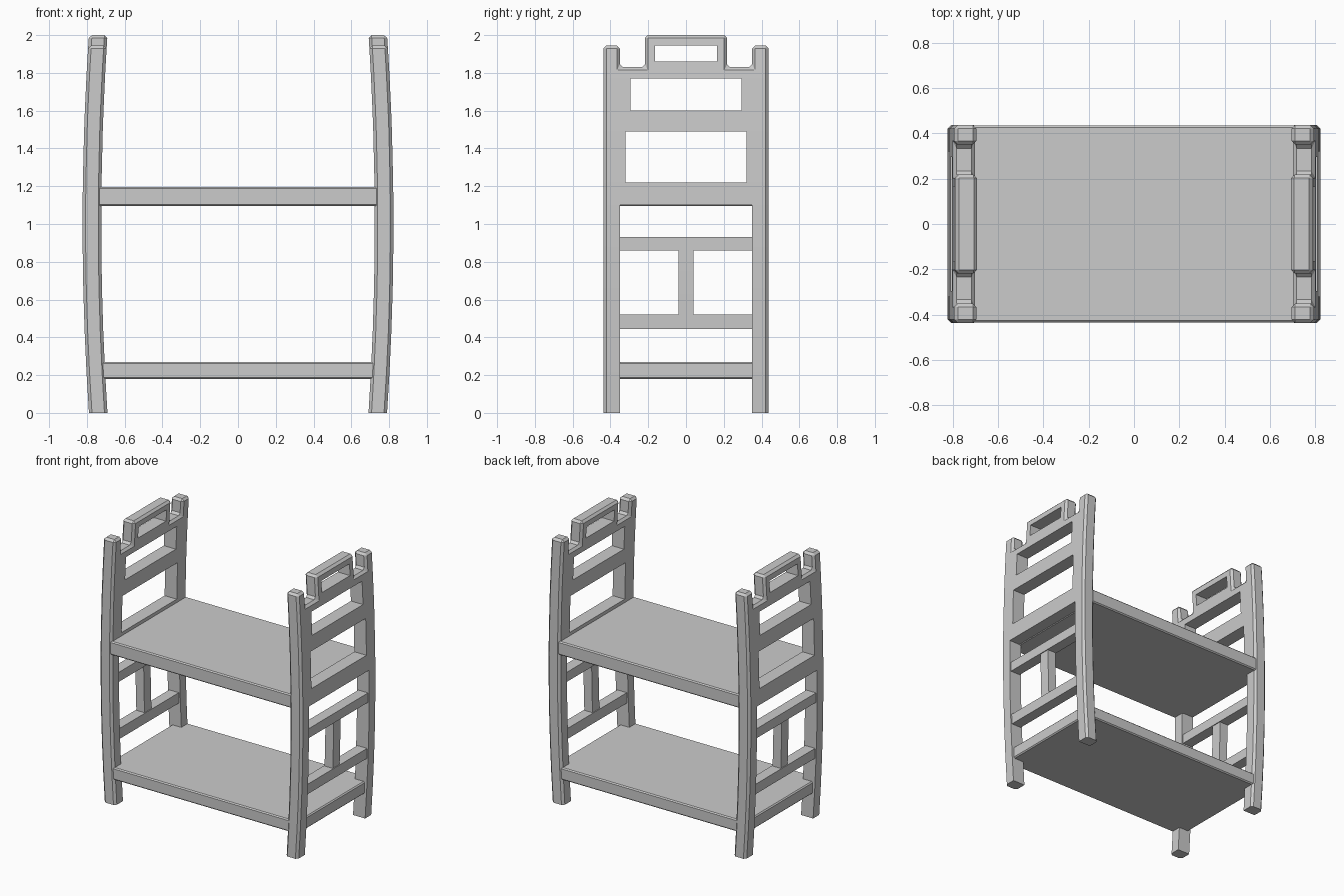
import bpy, bmesh

if "Cube" in bpy.data.objects:
    bpy.data.objects.remove(bpy.data.objects["Cube"])


def outer_x(z):
    return 0.823 - 0.034 * (z - 1.0) ** 2


def inner_x(z):
    return 0.724 - 0.033 * (z - 1.0) ** 2


def finish(name, bm, mirror):
    bmesh.ops.recalc_face_normals(bm, faces=bm.faces[:])
    me = bpy.data.meshes.new(name)
    bm.to_mesh(me)
    bm.free()
    ob = bpy.data.objects.new(name, me)
    bpy.context.collection.objects.link(ob)
    if mirror:
        ob.modifiers.new("Mirror", 'MIRROR').use_clip = False
    return ob


# Bowed end frame: cells of a y/z grid, filled or left open
half = [0.437, 0.35, 0.32, 0.295, 0.218, 0.163]
ys = [-v for v in half] + half[::-1]
zs = [0, 0.22, 0.44, 0.66, 0.88, 1.1, 1.22, 1.49, 1.6, 1.77, 1.83, 1.86, 1.945, 2.0]


def solid(i, j):
    if not (0 <= i < len(ys) - 1 and 0 <= j < len(zs) - 1):
        return False
    y, z = abs(ys[i] + ys[i + 1]) / 2, (zs[j] + zs[j + 1]) / 2
    if y > 0.35:
        return z < 1.945
    if z < 1.1:
        return False
    if z > 1.83:
        return y < 0.218 and not (1.86 < z < 1.945 and y < 0.163)
    if 1.22 < z < 1.49:
        return y > 0.32
    if 1.6 < z < 1.77:
        return y > 0.295
    return True


bm = bmesh.new()
verts = {}


def vert(i, j, side):
    key = (i, j, side)
    if key not in verts:
        x = outer_x(zs[j]) if side else inner_x(zs[j])
        verts[key] = bm.verts.new((x, ys[i], zs[j]))
    return verts[key]


for i in range(len(ys) - 1):
    for j in range(len(zs) - 1):
        if not solid(i, j):
            continue
        c = [(i, j), (i + 1, j), (i + 1, j + 1), (i, j + 1)]
        for side in (0, 1):
            bm.faces.new([vert(*p, side) for p in c])
        for k, (di, dj) in enumerate([(0, -1), (1, 0), (0, 1), (-1, 0)]):
            if not solid(i + di, j + dj):
                a, b = c[k], c[(k + 1) % 4]
                bm.faces.new([vert(*a, 0), vert(*b, 0), vert(*b, 1), vert(*a, 1)])
bmesh.ops.recalc_face_normals(bm, faces=bm.faces[:])


# Chamfer the outside silhouette of posts and handle
def on_rim(v):
    y, z = abs(v.co.y), v.co.z
    return y > 0.43 or (z > 1.82 and not (y < 0.17 and z < 1.96))


rim = [e for e in bm.edges
       if e.calc_face_angle(0) > 0.5 and all(on_rim(v) for v in e.verts)
       and not all(v.co.z < 0.01 for v in e.verts)]
bmesh.ops.bevel(bm, geom=rim, offset=0.016, segments=1, affect='EDGES',
                clamp_overlap=True)
finish("end_frame", bm, True)


# Slightly recessed lower rails and centre upright
def bowed_bar(name, y, z0, z1, inset=0.01, steps=1):
    bm = bmesh.new()
    rings = []
    for k in range(steps + 1):
        z = z0 + (z1 - z0) * k / steps
        xo, xi = outer_x(z) - inset, inner_x(z) + inset
        rings.append([bm.verts.new(p) for p in
                      ((xi, -y, z), (xo, -y, z), (xo, y, z), (xi, y, z))])
    for a, b in zip(rings, rings[1:]):
        for k in range(4):
            n = (k + 1) % 4
            bm.faces.new((a[k], a[n], b[n], b[k]))
    bm.faces.new(rings[0])
    bm.faces.new(rings[-1])
    finish(name, bm, True)


bowed_bar("lower_rail", 0.36, 0.445, 0.52)
bowed_bar("middle_rail", 0.36, 0.86, 0.93)
bowed_bar("centre_upright", 0.04, 0.51, 0.87, 0.016, 3)


# Shelves
def shelf(name, x, y, z0, z1):
    bm = bmesh.new()
    bmesh.ops.create_cube(bm, size=1)
    for v in bm.verts:
        v.co = (v.co.x * 2 * x, v.co.y * 2 * y, z1 if v.co.z > 0 else z0)
    ob = finish(name, bm, False)
    bev = ob.modifiers.new("Bevel", 'BEVEL')
    bev.width, bev.segments = 0.008, 1


shelf("upper_shelf", 0.74, 0.434, 1.095, 1.195)
shelf("lower_shelf", 0.785, 0.43, 0.18, 0.27)
